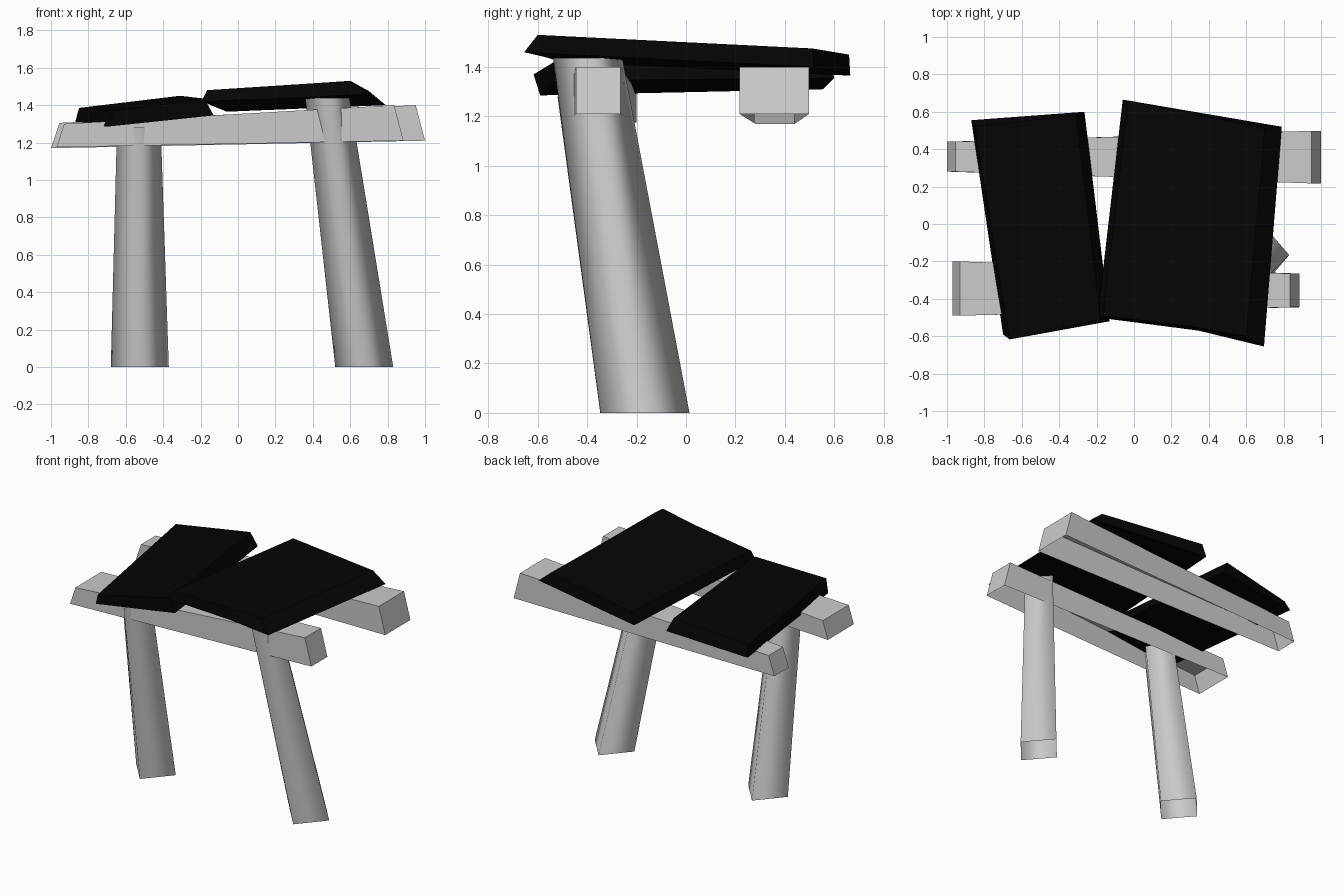
import bpy
import bmesh
from mathutils import Vector

cube = bpy.data.objects.get("Cube")
if cube:
    bpy.data.objects.remove(cube, do_unlink=True)


def material(name, rgb):
    mat = bpy.data.materials.new(name)
    mat.use_nodes = True
    colour = (*rgb, 1)
    mat.diffuse_color = colour
    bsdf = next(n for n in mat.node_tree.nodes if n.type == 'BSDF_PRINCIPLED')
    bsdf.inputs["Base Color"].default_value = colour
    return mat


GREY = material("pale grey", (0.6, 0.6, 0.6))
BLACK = material("black", (0.0015, 0.0015, 0.0015))


def loft(name, ring_a, ring_b, mat, smooth_sides=False, open_bottom=False):
    """Solid between two matching rings of points; the underside can be left open."""
    bm = bmesh.new()
    a = [bm.verts.new(p) for p in ring_a]
    b = [bm.verts.new(p) for p in ring_b]
    n = len(a)
    caps = [bm.faces.new(a), bm.faces.new(b)]
    sides = [bm.faces.new((a[i], a[(i + 1) % n], b[(i + 1) % n], b[i])) for i in range(n)]
    bmesh.ops.recalc_face_normals(bm, faces=bm.faces[:])
    if smooth_sides:
        for f in sides:
            f.smooth = True
        for cap in caps:
            for e in cap.edges:
                e.smooth = False
    if open_bottom:
        lowest = min(bm.faces, key=lambda f: f.normal.z)
        bmesh.ops.delete(bm, geom=[lowest], context='FACES_ONLY')
    mesh = bpy.data.meshes.new(name)
    bm.to_mesh(mesh)
    bm.free()
    mesh.materials.append(mat)
    obj = bpy.data.objects.new(name, mesh)
    bpy.context.collection.objects.link(obj)
    return obj


def diamond(centre, rx, ry):
    c = Vector(centre)
    return [c + Vector(d) for d in ((rx, 0, 0), (0, ry, 0), (-rx, 0, 0), (0, -ry, 0))]


def beam_end(x_top, x_bottom, y0, y1, z0, z1):
    return [(x_bottom, y0, z0), (x_bottom, y1, z0), (x_top, y1, z1), (x_top, y0, z1)]


# Leaning four-sided hollow legs, open at the foot
loft("right_leg", diamond((-0.525, -0.167, 0), 0.155, 0.18),
     diamond((-0.53, -0.375, 1.28), 0.117, 0.145), GREY, True, True)
loft("left_leg", diamond((0.675, -0.166, 0), 0.155, 0.18),
     diamond((0.478, -0.398, 1.437), 0.118, 0.14), GREY, True, True)

# Tapered cross beams, open underneath
loft("front_beam", beam_end(-0.93, -0.97, -0.49, -0.20, 1.175, 1.30),
     beam_end(0.835, 0.885, -0.445, -0.265, 1.21, 1.40), GREY, open_bottom=True)
loft("back_beam", beam_end(-0.955, -1.0, 0.28, 0.44, 1.17, 1.305),
     beam_end(0.95, 1.0, 0.217, 0.498, 1.21, 1.40), GREY, open_bottom=True)

# Rough, tilted slabs: lower outline, then upper outline
loft("small_slab",
     [(-0.87, 0.555, 1.31), (-0.265, 0.60, 1.355), (-0.13, -0.52, 1.345), (-0.70, -0.59, 1.285)],
     [(-0.85, 0.52, 1.385), (-0.31, 0.58, 1.45), (-0.18, -0.51, 1.435), (-0.665, -0.617, 1.37)],
     BLACK)
loft("large_slab",
     [(-0.06, 0.665, 1.365), (0.79, 0.52, 1.40), (0.695, -0.655, 1.46),
      (0.345, -0.57, 1.44), (-0.195, -0.50, 1.42)],
     [(-0.03, 0.66, 1.45), (0.70, 0.51, 1.475), (0.60, -0.60, 1.53),
      (0.33, -0.55, 1.512), (-0.165, -0.49, 1.48)],
     BLACK)
